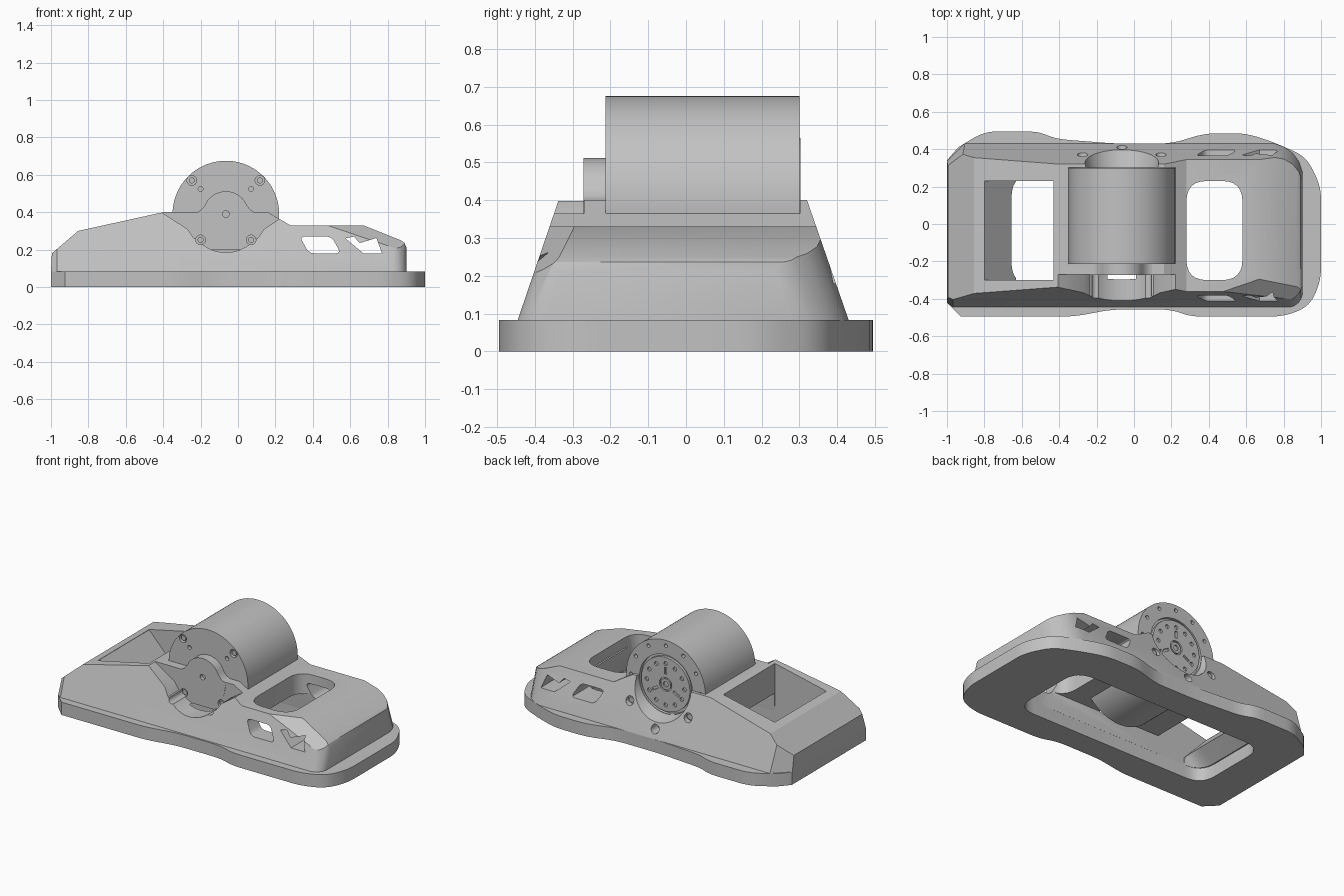
import bpy
import bmesh
import math
from mathutils import Vector

cube = bpy.data.objects.get("Cube")
if cube:
    bpy.data.objects.remove(cube)

grey = bpy.data.materials.new("plain grey")
grey.use_nodes = True
grey.diffuse_color = (0.54, 0.54, 0.54, 1)
grey.node_tree.nodes["Principled BSDF"].inputs["Base Color"].default_value = (0.54, 0.54, 0.54, 1)

AX, AZ = -0.065, 0.39  # motor axis


def finish(name, bm):
    bmesh.ops.recalc_face_normals(bm, faces=bm.faces[:])
    mesh = bpy.data.meshes.new(name)
    bm.to_mesh(mesh)
    bm.free()
    mesh.materials.append(grey)
    ob = bpy.data.objects.new(name, mesh)
    bpy.context.collection.objects.link(ob)
    return ob


def add_prism(bm, pts, axis, lo, hi, pts2=None):
    """Loft a 2D outline along z (x, y points) or along y (x, z points)."""
    def place(p, h):
        return (p[0], p[1], h) if axis == "z" else (p[0], h, p[1])
    a = [bm.verts.new(place(p, lo)) for p in pts]
    b = [bm.verts.new(place(p, hi)) for p in (pts2 or pts)]
    bm.faces.new(a)
    bm.faces.new(b)
    for i in range(len(a)):
        j = (i + 1) % len(a)
        bm.faces.new((a[i], a[j], b[j], b[i]))


def prism(name, pts, axis, lo, hi, pts2=None):
    bm = bmesh.new()
    add_prism(bm, pts, axis, lo, hi, pts2)
    return finish(name, bm)


def rounded(pts, r, steps=6):
    """Round every corner of an outline."""
    out = []
    for i, p in enumerate(pts):
        p, a, b = Vector(p), Vector(pts[i - 1]), Vector(pts[(i + 1) % len(pts)])
        s = p + (a - p).normalized() * min(r, (a - p).length * 0.49)
        e = p + (b - p).normalized() * min(r, (b - p).length * 0.49)
        for k in range(steps + 1):
            t = k / steps
            out.append(s * (1 - t) ** 2 + p * 2 * t * (1 - t) + e * t * t)
    return out


def box(x0, x1, y0, y1):
    return [(x0, y0), (x1, y0), (x1, y1), (x0, y1)]


def arc(r, a0=0, a1=360, n=64, cx=AX, cz=AZ):
    count = n if a1 - a0 == 360 else n + 1
    angles = [math.radians(a0 + (a1 - a0) * i / n) for i in range(count)]
    return [(cx + r * math.cos(t), cz + r * math.sin(t)) for t in angles]


def holes(specs, lo, hi):
    """One cutter from many round holes given as (x, z, radius)."""
    bm = bmesh.new()
    for x, z, r in specs:
        add_prism(bm, arc(r, n=16, cx=x, cz=z), "y", lo, hi)
    return finish("hole_cutter", bm)


def cut(ob, *cutters):
    bpy.context.view_layer.objects.active = ob
    for c in cutters:
        c.hide_render = True
        mod = ob.modifiers.new("cut", "BOOLEAN")
        mod.object = c
        mod.solver = "EXACT"
        bpy.ops.object.modifier_apply(modifier=mod.name)
        bpy.data.objects.remove(c)


# Sole plate: a waisted ring with a long opening, sharp at the heel
outline = [(-1, -0.42), (-0.925, -0.495), (-0.32, -0.495), (-0.12, -0.457), (0.2, -0.457),
           (0.3, -0.495), (0.8, -0.495), (0.94, -0.44), (1, -0.3), (1, 0.2), (0.92, 0.36),
           (0.74, 0.44), (0.6, 0.485), (0.38, 0.485), (0.2, 0.43), (-0.1, 0.43),
           (-0.42, 0.455), (-0.51, 0.495), (-0.8, 0.495), (-0.94, 0.41), (-1, 0.34)]
sole_pts = outline[:2] + rounded(outline, 0.07)[14:-14] + outline[-2:]
sole = prism("sole_plate", sole_pts, "z", 0, 0.083)
cut(sole, prism("cutter", rounded(box(-0.76, 0.63, -0.3, 0.24), 0.12), "z", -0.1, 0.2))

# Body: side profile trimmed by sloping planes
side = [(-1, 0.083), (-0.995, 0.18), (-0.855, 0.3), (-0.4, 0.4), (0.16, 0.4), (0.28, 0.33),
        (0.67, 0.33), (0.87, 0.25), (0.89, 0.236), (0.9, 0.212), (0.9, 0.083)]
bm = bmesh.new()
add_prism(bm, side, "y", -0.6, 0.6)
planes = [((0, -0.445, 0.083), (0, -1, 0.341)),
          ((0, 0.43, 0.083), (0, 1, 0.347)),
          ((-1, -0.42, 0.083), (-0.6, -0.8, 0.27)),
          ((-1, 0.33, 0.1), (-0.7, 0.7, 0.2))]
# rounded toe corners, wider at the rear side
for s, x, y, r in ((-1, 0.82, -0.365, 0.08), (1, 0.72, 0.25, 0.18)):
    for deg in (18, 36, 54, 72):
        c, n = math.cos(math.radians(deg)), s * math.sin(math.radians(deg))
        planes.append(((x + r * c, y + r * n, 0.083), (c, n, 0.34 * abs(n))))
# faceted shoulder on the front side
p = [Vector(v) for v in ((0.5, -0.353, 0.33), (0.67, -0.295, 0.33), (0.9, -0.345, 0.235))]
planes.append((p[0], (p[1] - p[0]).cross(p[2] - p[0]) * -1))
if planes[-1][1].z < 0:
    planes[-1] = (p[0], -planes[-1][1])
for co, no in planes:
    res = bmesh.ops.bisect_plane(bm, geom=bm.verts[:] + bm.edges[:] + bm.faces[:],
                                 plane_co=co, plane_no=no, clear_outer=True)
    edges = [e for e in res["geom_cut"] if isinstance(e, bmesh.types.BMEdge)]
    bmesh.ops.holes_fill(bm, edges=edges, sides=0)
body = finish("foot_body", bm)

# Heel well with a sloping wall, rounded toe well, flared hollow underneath
heel_well = prism("cutter", [(-0.8, 0.6), (-0.8, 0.31), (-0.63, 0.13), (-0.63, 0.05),
                             (-0.43, 0.05), (-0.43, 0.6)], "y", -0.3, 0.23)
toe_well = prism("cutter", rounded(box(0.28, 0.58, -0.3, 0.23), 0.11), "z", 0, 0.6)
hollow = prism("cutter", rounded(box(-0.77, 0.64, -0.3, 0.24), 0.12), "z", 0.07, 0.2,
               rounded(box(-0.6, 0.58, -0.295, 0.23), 0.11))
# Slanted side windows through both walls
window_a = prism("cutter", rounded([(0.33, 0.27), (0.38, 0.18), (0.55, 0.18), (0.5, 0.27)], 0.03),
                 "y", -0.6, 0.6)
window_b = prism("cutter", [(0.575, 0.26), (0.67, 0.18), (0.77, 0.18), (0.74, 0.262),
                            (0.65, 0.235), (0.62, 0.27)], "y", -0.6, 0.6)
# Motor cradle, rear opening and front hub pocket
cradle = prism("cutter", arc(0.287), "y", -0.212, 0.301)
rear_opening = prism("cutter", arc(0.19), "y", 0.29, 0.43, arc(0.217))
pocket_pts = ([(-0.41, 0.45), (-0.41, 0.4), (-0.27, 0.31), (-0.235, 0.26)] + arc(0.205, -140, -40, 24)
              + [(0.105, 0.26), (0.14, 0.31), (0.23, 0.37), (0.23, 0.45)])
pocket = prism("cutter", pocket_pts, "y", -0.6, -0.27)
cut(body, heel_well, toe_well, hollow, window_a, window_b, cradle, rear_opening, pocket)
lower_screws = [(AX + s * 0.135, 0.252, 0.026) for s in (-1, 1)]
rear_screws = arc(0.25, -147, -33, 2)
cut(body, holes(lower_screws + [(AX, AZ, 0.018)], -0.5, -0.25),
    holes([(x, z, 0.028) for x, z in rear_screws], 0.345, 0.6))

# Bearing housing rising above the front wall
half = [(0.17, 0.398), (0.15, 0.402), (0.133, 0.412), (0.115, 0.432)]
hub_pts = ([(AX + x, z) for x, z in half] + arc(0.122, 35, 145, 24)
           + [(AX - x, z) for x, z in reversed(half)] + [(AX - 0.15, 0.3), (AX + 0.15, 0.3)])
housing = prism("bearing_housing", hub_pts, "y", -0.2715, -0.205)
cut(housing, holes([(AX, AZ, 0.018)], -0.3, -0.25))

# Motor barrel with screw holes at both ends
motor = prism("motor_barrel", arc(0.285, n=96), "y", -0.213, 0.3)
upper = [(AX + s * 0.182, 0.57, 0.026) for s in (-1, 1)] + [(AX + s * 0.135, 0.525, 0.013) for s in (-1, 1)]
rim = [(x, z, 0.012) for x, z in arc(0.25, n=12)]
cut(motor, holes(upper, -0.3, -0.19), holes(rim, 0.27, 0.4))

# Output disc with a ring of holes, slots and a hollow hub
disc = prism("output_disc", arc(0.175), "y", 0.285, 0.303)
ring = [(x, z, 0.013) for x, z in arc(0.135, n=12)]
cut(disc, holes(ring + [(AX, AZ, 0.045)], 0.292, 0.4))
bm = bmesh.new()
for k in range(3):
    t = math.radians(90 + 120 * k)
    u, v = Vector((math.cos(t), math.sin(t))), Vector((-math.sin(t), math.cos(t)))
    c = Vector((AX, AZ))
    add_prism(bm, [c + u * a + v * b for a, b in box(0.065, 0.11, -0.008, 0.008)], "y", 0.292, 0.4)
cut(disc, finish("slot_cutter", bm))
hub = prism("output_hub", arc(0.035, n=32), "y", 0.285, 0.302)
cut(hub, holes([(AX, AZ, 0.018)], 0.292, 0.4))
# Groove around the disc and a matching recess behind its holes
groove = prism("cutter", arc(0.19), "y", 0.28, 0.4)
cut(motor, groove)

# Screw heads
for i, (x, z, r) in enumerate(lower_screws):
    prism("front_screw_%d" % i, arc(0.016, n=16, cx=x, cz=z), "y", -0.262, -0.245)
for i, (x, z, r) in enumerate(upper[:2]):
    prism("motor_screw_%d" % i, arc(0.016, n=16, cx=x, cz=z), "y", -0.207, -0.185)
for i, (x, z) in enumerate(rear_screws):
    prism("rear_screw_%d" % i, arc(0.018, n=16, cx=x, cz=z), "y", 0.34, 0.355)

# Smooth round surfaces, keep sharp edges
for ob in [o for o in bpy.context.scene.objects if o.type == "MESH"]:
    bpy.ops.object.select_all(action="DESELECT")
    ob.select_set(True)
    bpy.context.view_layer.objects.active = ob
    bpy.ops.object.shade_smooth_by_angle(angle=math.radians(25))
